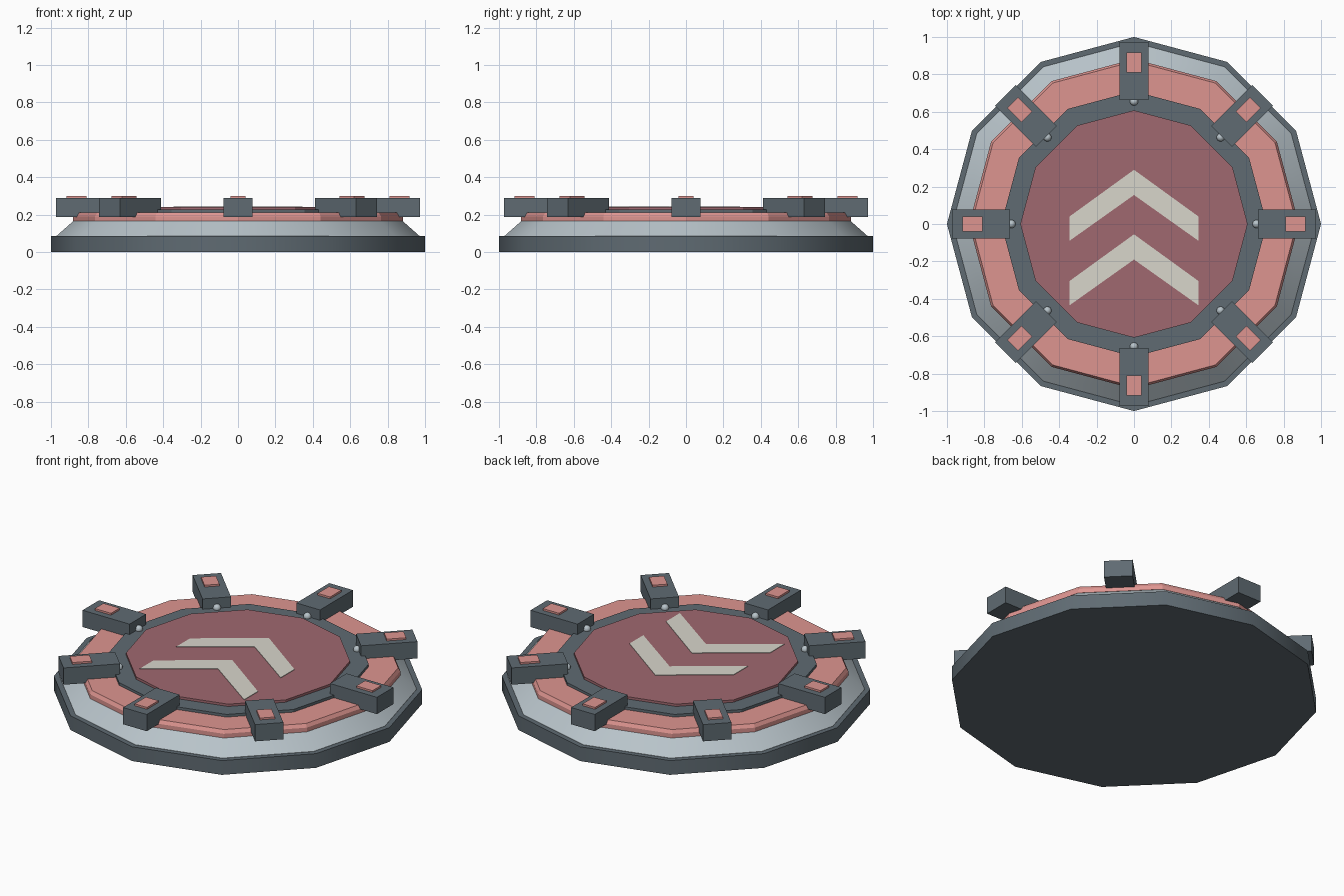
import bpy, bmesh, math
from mathutils import Matrix, Vector

if "Cube" in bpy.data.objects:
    bpy.data.objects.remove(bpy.data.objects["Cube"])


def material(name, rgb):
    m = bpy.data.materials.new(name)
    m.diffuse_color = (*rgb, 1)
    m.use_nodes = True
    m.node_tree.nodes["Principled BSDF"].inputs["Base Color"].default_value = m.diffuse_color
    return m


DARK = material("dark_steel", (0.115, 0.147, 0.17))
LIGHT = material("light_steel", (0.48, 0.55, 0.59))
PINK = material("glow_pink", (0.73, 0.30, 0.28))
MAROON = material("panel_red", (0.35, 0.14, 0.16))
CREAM = material("cream", (0.69, 0.67, 0.60))


def finish(name, bm, mat, smooth=False):
    bmesh.ops.recalc_face_normals(bm, faces=bm.faces)
    me = bpy.data.meshes.new(name)
    bm.to_mesh(me)
    bm.free()
    me.materials.append(mat)
    ob = bpy.data.objects.new(name, me)
    bpy.context.collection.objects.link(ob)
    if smooth:
        bpy.ops.object.select_all(action='DESELECT')
        ob.select_set(True)
        bpy.context.view_layer.objects.active = ob
        bpy.ops.object.shade_smooth_by_angle(angle=math.radians(34))
    return ob


def lathe(name, profile, mat, sides=12, ring=False, smooth=False):
    """Turn an (r, z) profile; ring closes the section, otherwise cap the ends."""
    bm = bmesh.new()
    rows = []
    for r, z in profile:
        rows.append([bm.verts.new((r * math.cos(i * math.tau / sides),
                                   r * math.sin(i * math.tau / sides), z))
                     for i in range(sides)])
    pairs = list(zip(rows, rows[1:]))
    if ring:
        pairs.append((rows[-1], rows[0]))
    else:
        bm.faces.new(rows[0])
        bm.faces.new(rows[-1])
    for a, b in pairs:
        for i in range(sides):
            j = (i + 1) % sides
            bm.faces.new((a[i], a[j], b[j], b[i]))
    return finish(name, bm, mat, smooth)


def box(name, lo, hi, angle, mat):
    lo, hi = Vector(lo), Vector(hi)
    bm = bmesh.new()
    mtx = (Matrix.Rotation(angle, 4, 'Z') @ Matrix.Translation((lo + hi) / 2)
           @ Matrix.Diagonal((*(hi - lo), 1)))
    bmesh.ops.create_cube(bm, size=1, matrix=mtx)
    return finish(name, bm, mat)


# Stacked twelve-sided platform
lathe("base_plate", [(1, 0), (1, 0.085)], DARK, smooth=True)
lathe("sloped_skirt", [(0.97, 0.08), (0.97, 0.086), (0.875, 0.17)], LIGHT, smooth=True)
lathe("glow_ring", [(0.68, 0.165), (0.882, 0.165), (0.882, 0.19), (0.87, 0.21), (0.68, 0.21)],
      PINK, ring=True)
lathe("inner_ring", [(0.71, 0.165), (0.71, 0.226)], DARK)
lathe("centre_panel", [(0.608, 0.22), (0.608, 0.24)], MAROON)

# Eight clamps around the rim, each with a light and a stud
for k in range(8):
    a = k * math.tau / 8
    box(f"clamp_{k}", (0.662, -0.078, 0.188), (0.972, 0.078, 0.288), a, DARK)
    box(f"clamp_light_{k}", (0.81, -0.041, 0.28), (0.917, 0.041, 0.299), a, PINK)
    bm = bmesh.new()
    bmesh.ops.create_uvsphere(bm, u_segments=12, v_segments=8, radius=0.022,
                              matrix=Matrix.Rotation(a, 4, 'Z')
                              @ Matrix.Translation((0.655, 0, 0.232)))
    finish(f"stud_{k}", bm, LIGHT, True)

# Two arrow chevrons on the panel
for name, y in (("chevron_front", -0.055), ("chevron_back", 0.29)):
    bm = bmesh.new()
    for s in (1, -1):
        pts = [(0, y), (s * 0.345, y - 0.25), (s * 0.345, y - 0.38), (0, y - 0.135)]
        face = bm.faces.new([bm.verts.new((px, py, 0.236)) for px, py in pts])
        out = bmesh.ops.extrude_face_region(bm, geom=[face])
        top = [v for v in out["geom"] if isinstance(v, bmesh.types.BMVert)]
        bmesh.ops.translate(bm, verts=top, vec=(0, 0, 0.007))
    finish(name, bm, CREAM)
